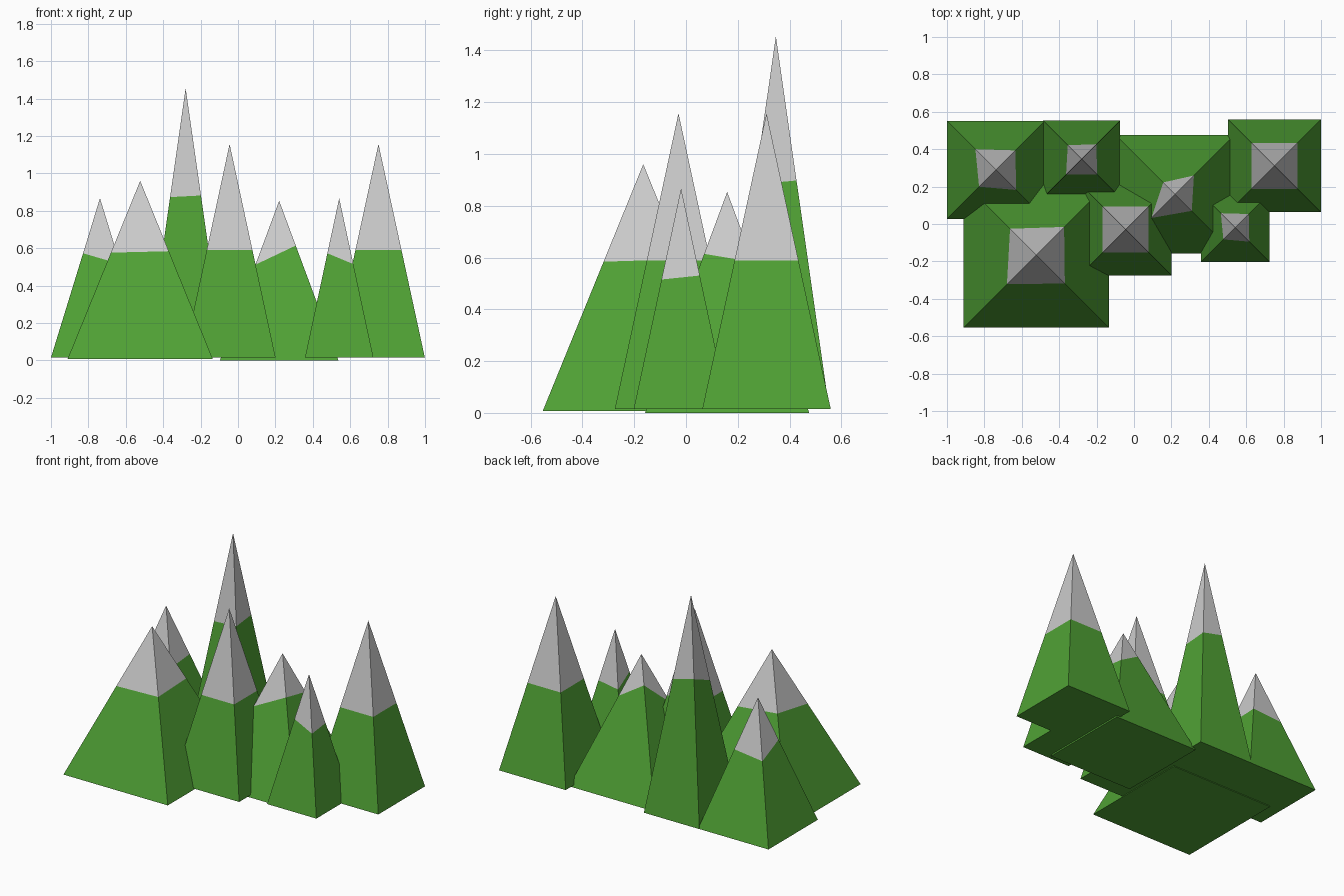
import bpy

if "Cube" in bpy.data.objects:
    bpy.data.objects.remove(bpy.data.objects["Cube"])

green = bpy.data.materials.new("grass_green")
green.diffuse_color = (0.08, 0.36, 0.035, 1)
green.use_nodes = True
green.node_tree.nodes["Principled BSDF"].inputs["Base Color"].default_value = green.diffuse_color

CORNERS = [(-1, -1), (1, -1), (1, 1), (-1, 1)]


def add_mesh(name, verts, faces, mat=None):
    mesh = bpy.data.meshes.new(name)
    mesh.from_pydata(verts, [], faces)
    if mat:
        mesh.materials.append(mat)
    obj = bpy.data.objects.new(name, mesh)
    bpy.context.collection.objects.link(obj)


def mountain(name, x, y, half, base, top, snow):
    """Four-sided peak; snow = how far down each corner edge the cap reaches
    (front left, front right, back right, back left)."""
    apex = (x, y, top)
    foot = [(x + sx * half, y + sy * half, base) for sx, sy in CORNERS]
    line = [(x + sx * half * t, y + sy * half * t, top - (top - base) * t)
            for (sx, sy), t in zip(CORNERS, snow)]
    ring = [(i, (i + 1) % 4) for i in range(4)]
    # green slopes with a closed underside
    add_mesh(name + "_slopes", foot + line,
             [(3, 2, 1, 0)] + [(i, j, j + 4, i + 4) for i, j in ring], green)
    # grey cap
    add_mesh(name + "_cap", line + [apex], [(i, j, 4) for i, j in ring])


SMALL = (0.345, 0.413, 0.395, 0.42)
EVEN = (0.497,) * 4

mountain("back_left_mountain", -0.738, 0.29, 0.262, 0.015, 0.867, SMALL)
mountain("front_left_mountain", -0.523, -0.165, 0.388, 0.008, 0.96, (0.403, 0.395, 0.385, 0.36))
mountain("tall_mountain", -0.28, 0.347, 0.206, 0.015, 1.455, (0.404, 0.398, 0.387, 0.36))
mountain("front_middle_mountain", -0.045, -0.029, 0.246, 0.015, 1.157, EVEN)
mountain("middle_mountain", 0.22, 0.159, 0.317, 0.0, 0.853, (0.40, 0.28, 0.317, 0.2))
mountain("small_right_mountain", 0.541, -0.019, 0.183, 0.015, 0.867, SMALL)
mountain("back_right_mountain", 0.751, 0.311, 0.248, 0.015, 1.157, EVEN)
